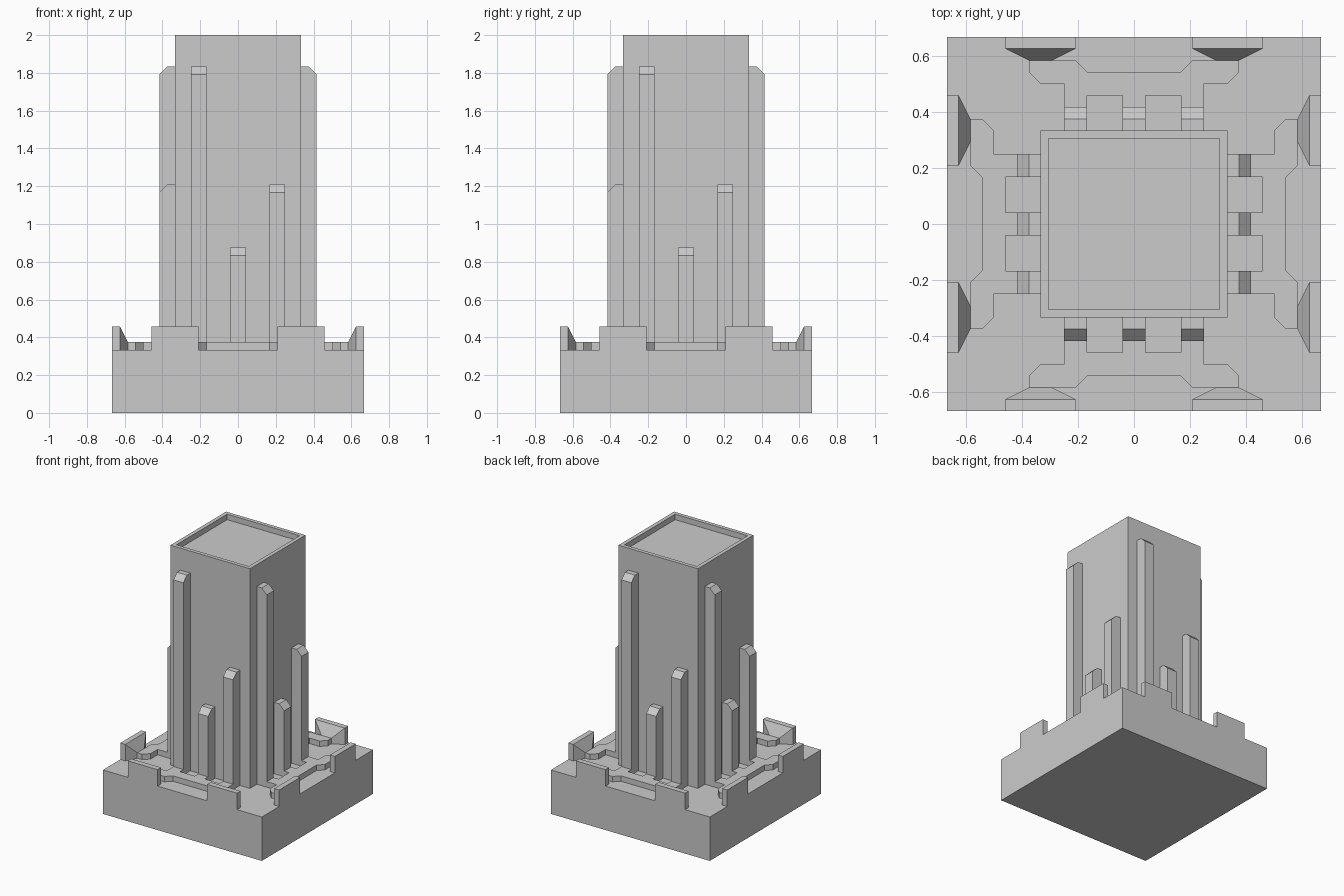
import bpy, bmesh, math
from mathutils import Matrix

if "Cube" in bpy.data.objects:
    bpy.data.objects.remove(bpy.data.objects["Cube"])

U = 1 / 24  # the whole model sits on a grid of 1/24 unit


def finish(name, bm):
    bmesh.ops.recalc_face_normals(bm, faces=bm.faces)
    mesh = bpy.data.meshes.new(name)
    bm.to_mesh(mesh)
    bm.free()
    ob = bpy.data.objects.new(name, mesh)
    bpy.context.collection.objects.link(ob)
    return ob


def box(half, z0, z1):
    bm = bmesh.new()
    bmesh.ops.create_cube(bm, size=U, matrix=Matrix.Translation((0, 0, (z0 + z1) / 2 * U))
                          @ Matrix.Diagonal((2 * half, 2 * half, z1 - z0, 1)))
    return bm


def prism(name, points, offset):
    """Extrude a closed outline (grid units) along offset."""
    bm = bmesh.new()
    face = bm.faces.new([bm.verts.new([c * U for c in p]) for p in points])
    new = bmesh.ops.extrude_face_region(bm, geom=[face], use_keep_orig=True)["geom"]
    bmesh.ops.translate(bm, vec=[c * U for c in offset],
                        verts=[v for v in new if isinstance(v, bmesh.types.BMVert)])
    return finish(name, bm)


def four_sides(ob):
    for i in range(1, 4):
        copy = ob.copy()
        copy.name = f"{ob.name}_side_{i + 1}"
        copy.rotation_euler.z = i * math.pi / 2
        bpy.context.collection.objects.link(copy)


# Square base
finish("base", box(16, 0, 8))

# Tower with a sunken roof
bm = box(8, 8, 48)
roof = max(bm.faces, key=lambda f: f.calc_center_median().z)
bmesh.ops.inset_region(bm, faces=[roof], thickness=U)
sunk = bmesh.ops.extrude_discrete_faces(bm, faces=[roof])["faces"][0]
bmesh.ops.translate(bm, vec=(0, 0, -U), verts=sunk.verts)
finish("tower", bm)

# Raised terrace with slots between the ribs (right half, then mirrored)
half = [(1, -11), (1, -8), (4, -8), (4, -11), None]
half = [(1, -8), (1, -11), (4, -11), (4, -8), (6, -8), (6, -12), (8, -12),
        (9, -13), (9, -14), (5, -14), (4, -13)]
outline = half + [(-x, y) for x, y in reversed(half)]
four_sides(prism("terrace", [(x, y, 8) for x, y in outline], (0, 0, 1)))

# Three ribs of different heights with chamfered tops
for label, x, top in (("tall", -5, 44), ("short", 0, 21), ("middle", 5, 29)):
    profile = [(-8, 9), (-10, 9), (-10, top - 1), (-9, top), (-8, top)]
    four_sides(prism(f"{label}_rib", [(x - 1, y, z) for y, z in profile], (2, 0, 0)))

# Parapet blocks: a thin wall whose inner face tapers down to the terrace
for label, x in (("left", -8), ("right", 8)):
    bm = bmesh.new()
    plan = [(-3, -16, 11), (3, -16, 11), (3, -15, 11), (1, -14, 9), (-1, -14, 9), (-3, -15, 11)]
    low = [bm.verts.new(((x + a) * U, b * U, 8 * U)) for a, b, c in plan]
    high = [bm.verts.new(((x + a) * U, b * U, c * U)) for a, b, c in plan]
    bm.faces.new(low)
    bm.faces.new([high[i] for i in (0, 1, 2, 5)])
    bm.faces.new(high[2:6])
    for i in range(6):
        j = (i + 1) % 6
        bm.faces.new((low[i], low[j], high[j], high[i]))
    four_sides(finish(f"{label}_parapet", bm))
